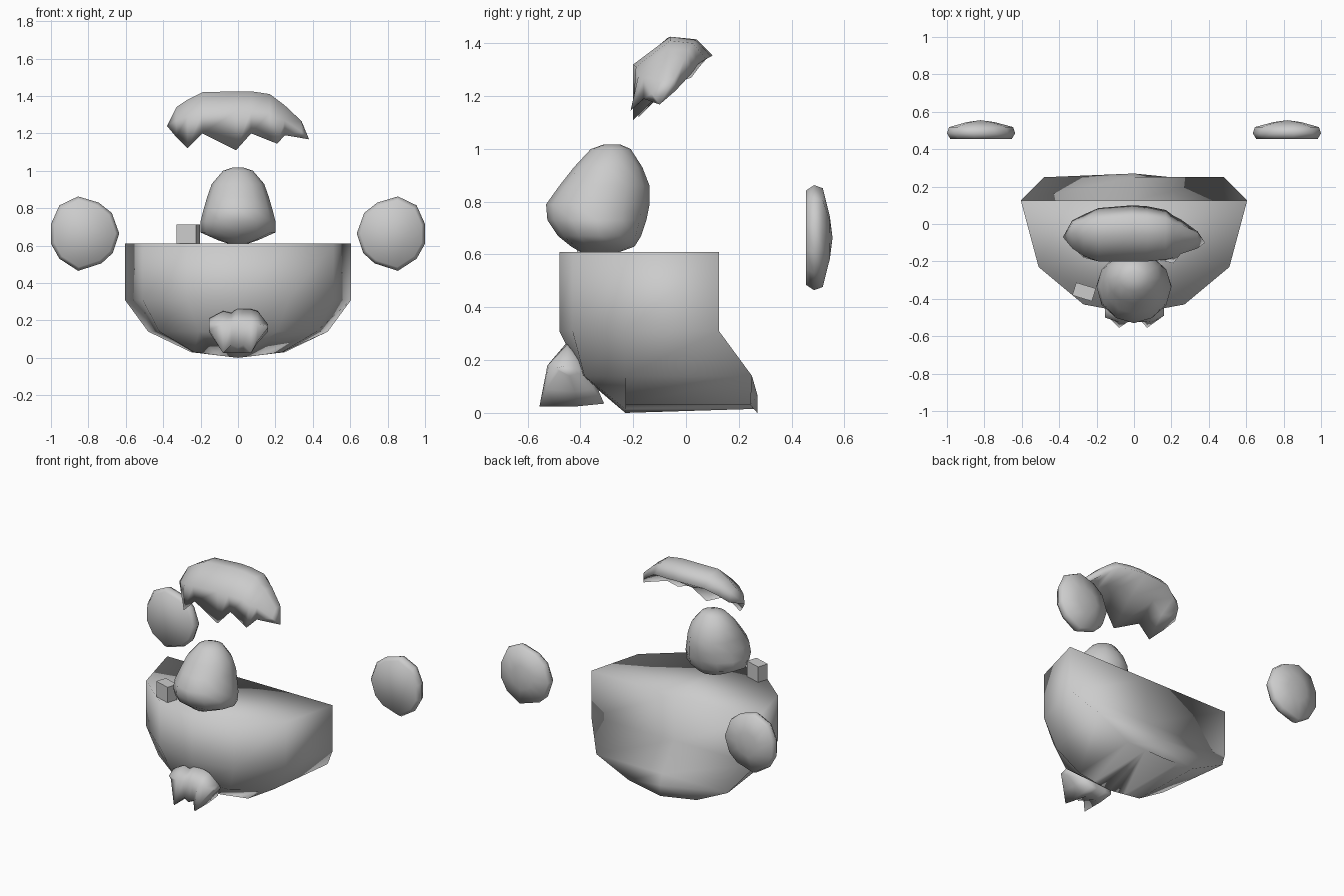
import bpy, bmesh, math
from mathutils import Matrix


def loft(name, rings, smooth=True):
    """Skin closed rings of equal length, cap both ends, weld collapsed points."""
    bm = bmesh.new()
    rows = [[bm.verts.new(p) for p in ring] for ring in rings]
    n = len(rows[0])
    for a, b in zip(rows, rows[1:]):
        for i in range(n):
            j = (i + 1) % n
            bm.faces.new((a[i], a[j], b[j], b[i]))
    bm.faces.new(rows[0][::-1])
    bm.faces.new(rows[-1])
    bmesh.ops.remove_doubles(bm, verts=bm.verts, dist=0.0005)
    bmesh.ops.recalc_face_normals(bm, faces=bm.faces)
    for f in bm.faces:
        f.smooth = smooth
    me = bpy.data.meshes.new(name)
    bm.to_mesh(me)
    bm.free()
    ob = bpy.data.objects.new(name, me)
    bpy.context.collection.objects.link(ob)
    return ob


# Face: half-bowl of horizontal rings, given as back centre, right half, front centre
def face_ring(half):
    left = [(-x, y, z) for x, y, z in reversed(half[1:-1])]
    return half + left


def level(z, pts):
    return face_ring([(x, y, z) for x, y in pts])


wall = [(0, .125), (.605, .125), (.51, -.23), (.27, -.43), (0, -.48)]
loft("face", [
    level(.61, wall),
    level(.31, wall),
    level(.14, [(0, .25), (.48, .25), (.42, -.23), (.21, -.385), (0, -.395)]),
    face_ring([(0, .27, .07), (.25, .245, .03), (.235, -.23, .03),
               (.12, -.23, .015), (0, -.23, 0)]),
    face_ring([(0, .27, 0), (.125, .257, .015), (.118, -.23, .015),
               (.06, -.23, .007), (0, -.23, 0)]),
])

# Nose: stacked ellipses (z, half width, front y, back y)
nose = [(1.017, .03, -.31, -.25), (1.0, .08, -.36, -.21), (.93, .14, -.425, -.165),
        (.86, .165, -.48, -.138), (.79, .185, -.53, -.138), (.73, .2, -.525, -.15),
        (.67, .2, -.485, -.17), (.63, .11, -.435, -.195), (.61, .05, -.4, -.25)]
loft("nose", [[(hx * math.cos(t), (y0 + y1) / 2 + (y1 - y0) / 2 * math.sin(t), z)
               for t in (math.tau * i / 12 for i in range(12))]
              for z, hx, y0, y1 in nose])


# Tufts: side-profile columns placed along x
def tuft(name, cols):
    loft(name, [[(x, y, z) for y, z in prof] for x, prof in cols])


def lock(tip, front, top, back):
    """Hair profile: tip, bulging front, crown, rear rim, hollow underside."""
    under = ((tip[0] + back[0]) / 2, (tip[1] + back[1]) / 2 + .025)
    crown = ((top[0] + back[0]) / 2 + .02, (top[1] + back[1]) / 2 + .025)
    return [tip, front, top, crown, back, under]


tuft("hair", [
    (-.38, [(-.07, 1.24)] * 6),
    (-.33, lock((-.12, 1.18), (-.13, 1.27), (-.05, 1.34), (.02, 1.27))),
    (-.27, lock((-.18, 1.12), (-.17, 1.29), (-.06, 1.38), (.05, 1.31))),
    (-.19, lock((-.18, 1.20), (-.2, 1.31), (-.07, 1.42), (.085, 1.35))),
    (-.01, lock((-.2, 1.11), (-.2, 1.32), (-.06, 1.425), (.1, 1.355))),
    (.07, lock((-.18, 1.20), (-.2, 1.32), (-.06, 1.425), (.095, 1.35))),
    (.17, lock((-.2, 1.16), (-.19, 1.31), (-.06, 1.41), (.075, 1.34))),
    (.21, lock((-.21, 1.145), (-.18, 1.28), (-.07, 1.38), (.045, 1.32))),
    (.25, lock((-.16, 1.19), (-.16, 1.27), (-.07, 1.35), (.025, 1.29))),
    (.34, lock((-.12, 1.175), (-.13, 1.21), (-.09, 1.26), (-.04, 1.22))),
    (.38, [(-.1, 1.168)] * 6),
])


def whisker(tip, top):
    return [tip, (-.525, .18), (-.45, top), (-.36, .15), (-.31, .035), (-.41, .025)]


tuft("chin_beard", [
    (-.155, [(-.48, .15), (-.5, .18), (-.45, .21), (-.41, .18), (-.4, .15), (-.43, .14)]),
    (-.08, whisker((-.555, .025), .25)),
    (-.035, whisker((-.51, .07), .24)),
    (0, whisker((-.52, .055), .268)),
    (.03, whisker((-.51, .07), .262)),
    (.07, whisker((-.555, .025), .26)),
    (.105, [(-.53, .09), (-.52, .18), (-.45, .25), (-.37, .15), (-.35, .09), (-.42, .08)]),
    (.16, [(-.48, .16), (-.49, .17), (-.45, .18), (-.42, .17), (-.41, .15), (-.44, .14)]),
])

# Ears: domed discs with a faceted outline, flat in front and peaked behind
outline = [(.855, .863), (.955, .815), (1, .715), (1, .61), (.955, .53), (.855, .465),
           (.73, .505), (.67, .56), (.635, .665), (.675, .775), (.745, .83)]
for side, label in ((-1, "left_ear"), (1, "right_ear")):
    loft(label, [[(side * (.82 + (x - .82) * s), y, .663 + (z - .663) * s)
                  for x, z in outline]
                 for y, s in ((.455, .9), (.485, 1), (.518, .94), (.545, .4), (.555, 0.001))])

# Small block on the rim beside the nose
turn = Matrix.Translation((-.267, -.363, 0)) @ Matrix.Rotation(math.radians(-17), 4, 'Z')
base = [(-.055, -.036), (.055, -.036), (.055, .036), (-.055, .036)]
block = loft("block", [[(x, y, z) for x, y in base] for z in (.61, .712)], smooth=False)
block.data.transform(turn)
